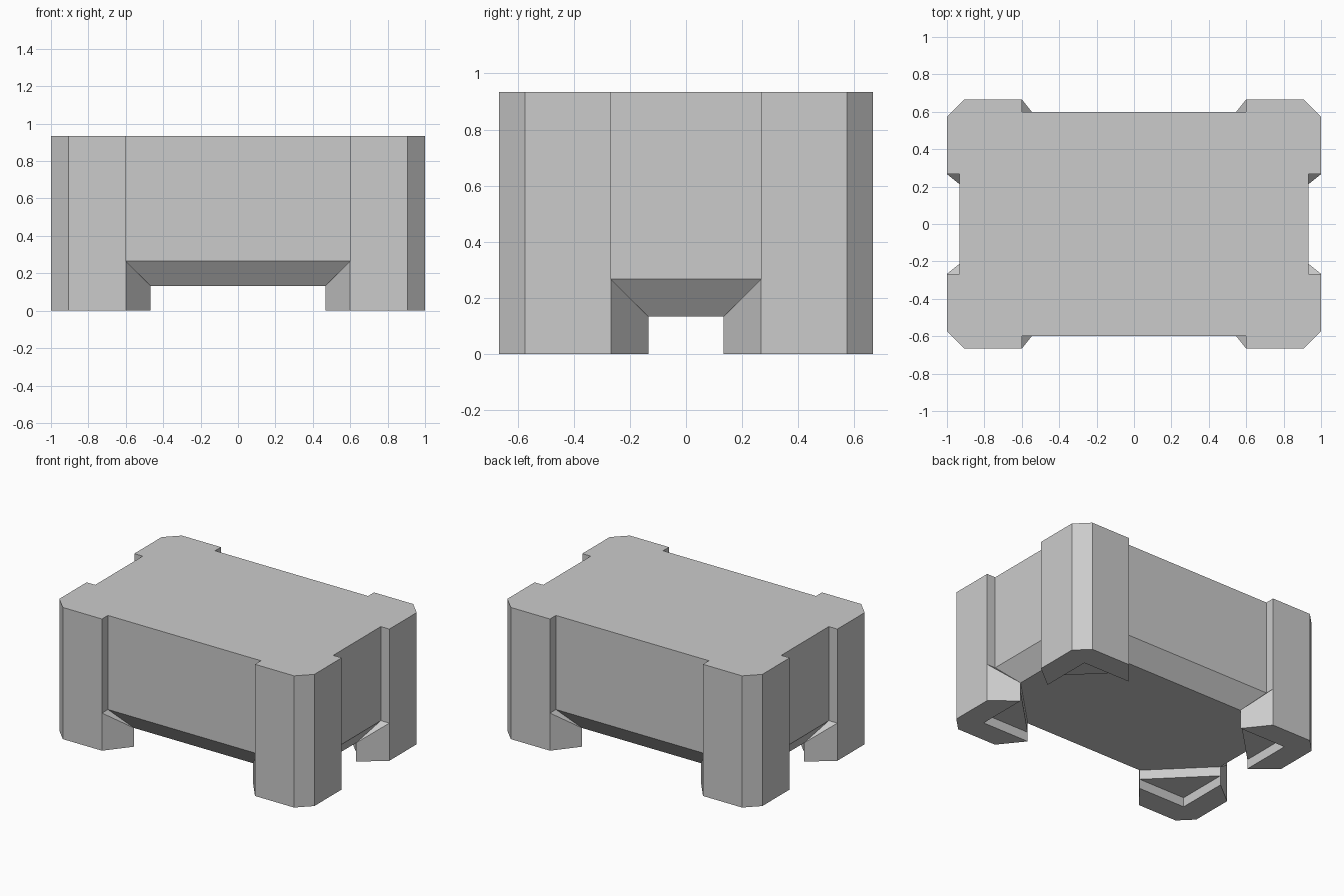
import bpy, bmesh

if "Cube" in bpy.data.objects:
    bpy.data.objects.remove(bpy.data.objects["Cube"])

U = 1 / 15  # the model sits on a grid of 30 x 20 x 14 units


def build(name, faces):
    """Make an object from face corner lists, welding shared corners."""
    bm = bmesh.new()
    for f in faces:
        bm.faces.new([bm.verts.new((x * U, y * U, z * U)) for x, y, z in f])
    bmesh.ops.remove_doubles(bm, verts=bm.verts, dist=1e-5)
    bmesh.ops.recalc_face_normals(bm, faces=bm.faces)
    me = bpy.data.meshes.new(name)
    bm.to_mesh(me)
    bm.free()
    ob = bpy.data.objects.new(name, me)
    bpy.context.collection.objects.link(ob)
    return ob


def ring(quarter, z):
    """Mirror the points of one corner into a full outline at height z."""
    pts = []
    for sx, sy, step in ((1, 1, 1), (1, -1, -1), (-1, -1, 1), (-1, 1, -1)):
        pts += [(sx * x, sy * y, z) for x, y in quarter[::step]]
    return pts


def wall(path, z0, z1):
    """Vertical faces along a path."""
    return [[(*a, z0), (*b, z0), (*b, z1), (*a, z1)] for a, b in zip(path, path[1:])]


OUTER = [(9, 10), (13.6, 10), (15, 8.6), (15, 4)]   # post outside with chamfer
PANEL = [(9, 9), (14, 4)]                           # recessed panel corners
INNER = [(7, 7.5), (12.5, 2)]                       # underside corners
NOTCH = (12.5, 7.5)                                 # inside corner of the foot

# Case: top, recessed side panels, sloped lower edges and underside
levels = [ring(PANEL, 14), ring(PANEL, 4), ring(INNER, 2)]
case = [ring([PANEL[0]] + OUTER + [PANEL[1]], 14), levels[2]]
for hi, lo in zip(levels, levels[1:]):
    for i in (1, 3, 5, 7):
        j = (i + 1) % 8
        case.append([hi[i], hi[j], lo[j], lo[i]])
build("case", case)

# Corner posts: chamfered outside and step back to the panels
post = wall(OUTER, 0, 14)
post += wall([OUTER[0], PANEL[0]], 4, 14) + wall([OUTER[-1], PANEL[1]], 4, 14)
# Flared flanks of each foot
for o, p, n in ((OUTER[0], PANEL[0], INNER[0]), (OUTER[-1], PANEL[1], INNER[1])):
    post.append([(*o, 4), (*p, 4), (*n, 2)])
    post.append([(*o, 0), (*o, 4), (*n, 2), (*n, 1), (*n, 0)])
# Diagonal inside face, notch and sole
a, b = INNER
post += wall([a, b], 1, 2) + wall([a, NOTCH, b], 0, 1)
post.append([(*p, 1) for p in (a, NOTCH, b)])
post.append([(*p, 0) for p in OUTER + [b, NOTCH, a]])
posts = build("corner_posts", post)
mirror = posts.modifiers.new("mirror", 'MIRROR')
mirror.use_axis = (True, True, False)
